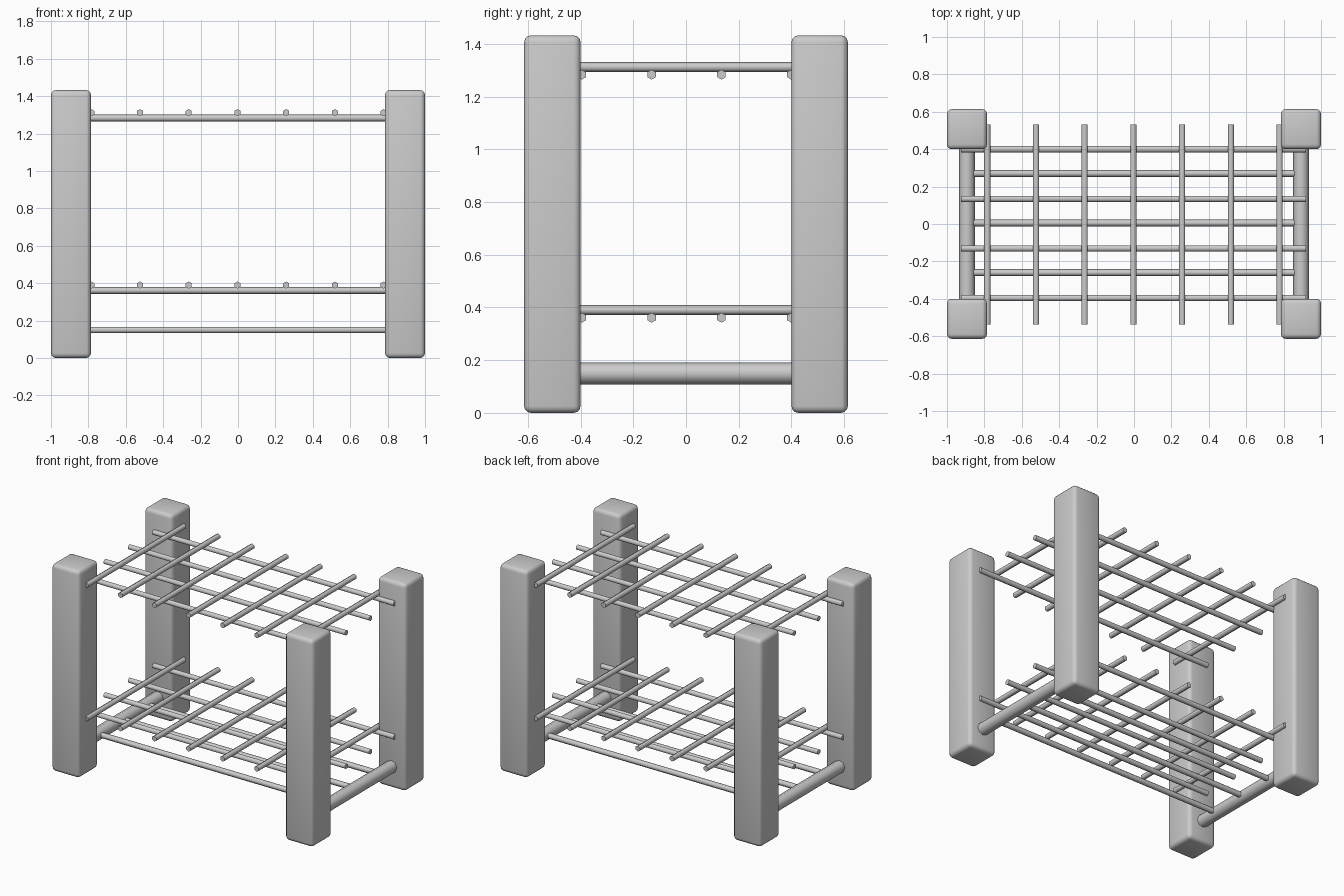
import bpy
from math import radians
from mathutils import Matrix

old = bpy.data.objects.get("Cube")
if old:
    bpy.data.objects.remove(old, do_unlink=True)

grey = bpy.data.materials.new("plain_grey")
grey.use_nodes = True
grey.diffuse_color = (0.6, 0.6, 0.6, 1)
grey.node_tree.nodes["Principled BSDF"].inputs["Base Color"].default_value = (0.6, 0.6, 0.6, 1)


def rod(name, axis, center, length, radius, sides, roll=0):
    """Smooth-sided rod along x or y; roll turns it about its own axis."""
    bpy.ops.mesh.primitive_cylinder_add(vertices=sides, radius=radius, depth=length, location=center)
    ob = bpy.context.object
    ob.name = name
    turn = Matrix.Rotation(radians(90), 4, "Y" if axis == "x" else "X")
    ob.data.transform(turn @ Matrix.Rotation(radians(roll), 4, "Z"))
    ob.data.materials.append(grey)
    bpy.ops.object.shade_smooth_by_angle(angle=radians(62))
    return ob


# Corner posts with rounded edges
for side, x in (("right", -0.893), ("left", 0.893)):
    for end, y in (("front", -0.507), ("back", 0.507)):
        bpy.ops.mesh.primitive_cube_add(size=1, location=(x, y, 0.716))
        post = bpy.context.object
        post.name = f"{end}_{side}_post"
        post.data.transform(Matrix.Diagonal((0.214, 0.214, 1.432, 1)))
        post.data.materials.append(grey)
        bevel = post.modifiers.new("rounded_edges", "BEVEL")
        bevel.width = 0.026
        bevel.segments = 3
        bpy.ops.object.shade_smooth()

    # Thick rail joining the posts at each end
    rod(f"{side}_end_rail", "y", (x, 0, 0.15), 0.92, 0.042, 8)

# Upper and lower shelves: long bars with cross bars resting on them
for shelf, z in (("lower", 0.361), ("upper", 1.283)):
    for i in range(4):
        y = 0.002 + (i - 1.5) * 0.265
        rod(f"{shelf}_shelf_long_bar_{i + 1}", "x", (-0.002, y, z), 1.845, 0.0187, 6, 90)
    for i in range(7):
        x = -0.003 + (i - 3) * 0.2605
        rod(f"{shelf}_shelf_cross_bar_{i + 1}", "y", (x, -0.003, z + 0.029), 1.07, 0.0187, 6)

# Long stretchers between the end rails
for i in range(3):
    rod(f"stretcher_{i + 1}", "x", (0, 0.005 + (i - 1) * 0.265, 0.15), 1.78, 0.0187, 6)
